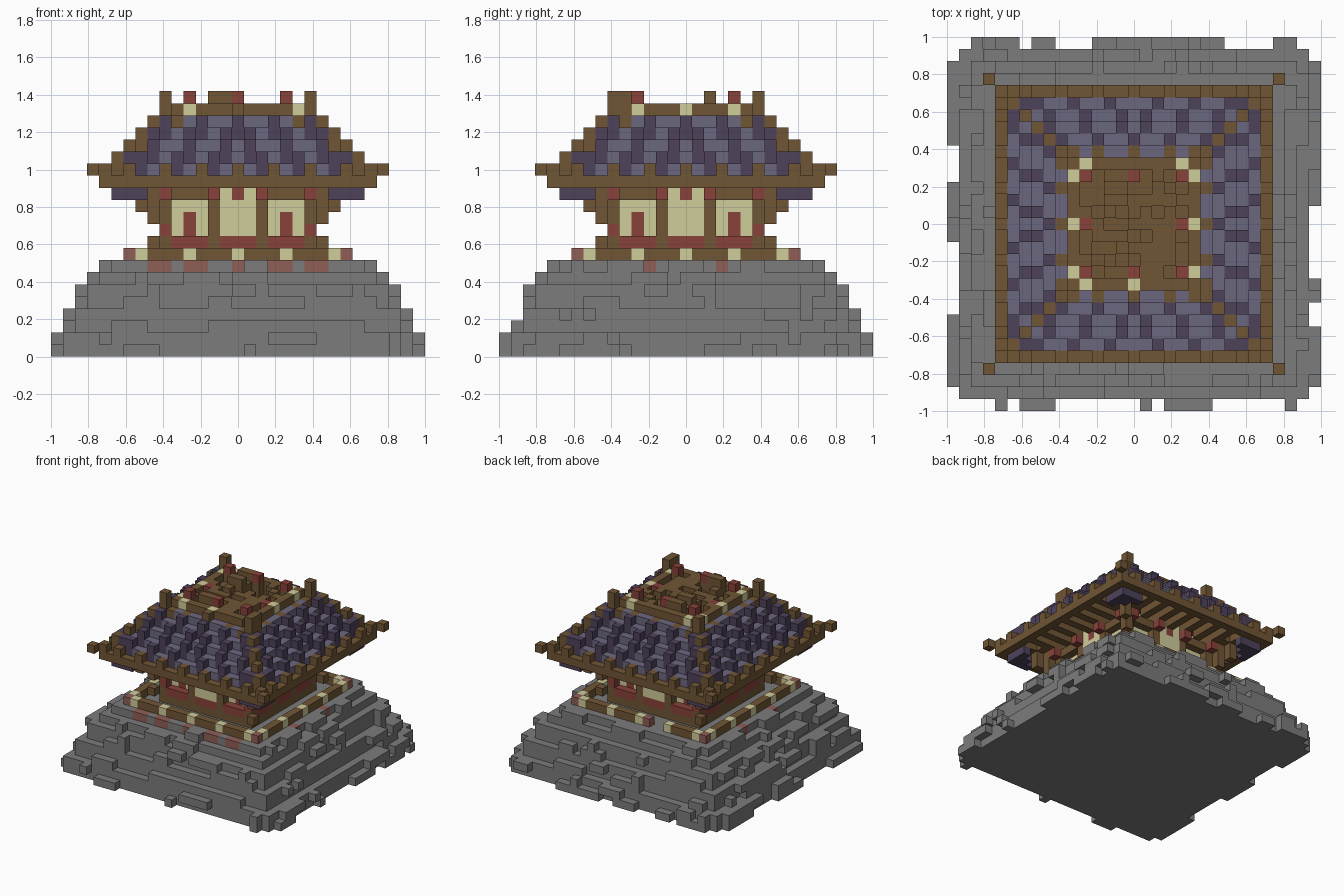
import bpy, bmesh, random
from mathutils import Vector

random.seed(11)
cube = bpy.data.objects.get("Cube")
if cube:
    bpy.data.objects.remove(cube)

V = 2 / 31  # block size
COLOURS = {
    "stone": (0.2, 0.2, 0.2), "wood": (0.16, 0.092, 0.036),
    "cream": (0.63, 0.61, 0.33), "red": (0.25, 0.052, 0.042),
    "roof_light": (0.152, 0.136, 0.215), "roof_dark": (0.077, 0.055, 0.103),
    "rose": (0.275, 0.112, 0.094),
}
NAMES = list(COLOURS)
materials = []
for name, rgb in COLOURS.items():
    m = bpy.data.materials.new(name)
    m.use_nodes = True
    m.diffuse_color = (*rgb, 1)
    bsdf = m.node_tree.nodes["Principled BSDF"]
    bsdf.inputs["Base Color"].default_value = (*rgb, 1)
    bsdf.inputs["Roughness"].default_value = 0.9
    materials.append(m)

blocks = {}  # (x, y, z) -> (part, colour)


def put(part, x, y, z, colour):
    blocks[(x, y, z)] = (part, colour)


def around(part, t, r, z, colour):
    """Same block on all four sides, mirrored: t along the side, r outward."""
    for a in {t, -t}:
        for x, y in ((a, -r), (a, r), (r, a), (-r, a)):
            put(part, x, y, z, colour)


def slab(part, half, z, colour):
    for x in range(-half, half + 1):
        for y in range(-half, half + 1):
            put(part, x, y, z, colour)


def ring(part, r, z, colour):
    for t in range(r + 1):
        around(part, t, r, z, colour)


# Rough stone mound: stepped slabs with short random protruding runs
for z, half in enumerate((14, 14, 13, 13, 12, 12, 11, 10)):
    slab("stone_mound", half, z, "stone")
    for side in range(4):
        t = 1 - half
        while t < half:
            run = random.randint(1, 3)
            if random.random() < 0.35:
                for a in range(t, min(t + run, half)):
                    r = half + 1
                    x, y = ((a, -r), (a, r), (r, a), (-r, a))[side]
                    put("stone_mound", x, y, z, "stone")
            t += run

# Red footing blocks set into the mound edge
for a in (-7, -6, -4, -3, 0, 3, 4, 6, 7):
    put("footing", a, -10, 7, "rose")
    blocks.pop((a, -11, 7), None)
for s in (-1, 1):
    for a in (-3, 3):
        put("footing", s * 10, a, 7, "rose")
        blocks.pop((s * 11, a, 7), None)

# Low kerb around the terrace, with a gap at the back
ring("terrace_kerb", 9, 8, "wood")
for t in (0, 4, 8):
    around("terrace_kerb", t, 9, 8, "cream")
around("terrace_kerb", 9, 9, 8, "rose")
for x in (-3, -2):
    blocks.pop((x, 9, 8))
put("terrace_kerb", -1, 9, 8, "rose")

# Hall walls: floor, core, panels, windows and posts
slab("hall_floor", 6, 8, "wood")
for z in range(9, 15):
    slab("hall_walls", 5, z, "cream")
    for t in (0, 1):
        around("hall_walls", t, 6, z, "cream")
    for t in (2, 6):
        around("hall_posts", t, 6, z, "red" if z == 13 else "wood")
for t in (0, 1, 3, 4, 5):
    around("hall_sill", t, 6, 9, "red")
for t in (3, 4, 5):
    around("hall_lintel", t, 6, 13, "wood")
around("hall_lintel", 0, 6, 13, "red")
for z in (10, 11):
    around("hall_windows", 4, 5, z, "red")
around("hall_posts", 6, 6, 10, "red")

# Corner brackets reaching out to the eaves
for r, z, colour in ((7, 9, "wood"), (7, 11, "wood"), (7, 12, "wood"),
                     (8, 12, "wood"), (7, 13, "wood"), (8, 13, "wood"),
                     (9, 13, "roof_dark"), (10, 13, "roof_dark")):
    around("corner_brackets", r, r, z, colour)
around("corner_brackets", 9, 10, 13, "roof_dark")
around("corner_brackets", 8, 10, 13, "roof_dark")

# Eaves: open frame with rafters, red beam ends, edge bumps and corner knobs
ring("eaves", 11, 14, "wood")
for r in (7, 8, 9, 10):
    for t in (0, 2, 4, 6, 8):
        around("eave_rafters", t, r, 14, "wood")
    around("eave_rafters", r, r, 14, "wood")
for t in (2, 6):
    around("eave_beams", t, 7, 13, "red")
for t in (0, 3, 6, 9):
    around("eaves", t, 11, 15, "wood")
for r in (11, 12):
    around("eave_knobs", r, r, 15, "wood")

# Tiled roof: stepped slabs, raised ribs fanning out, wooden hips
for z in range(15, 20):
    slab("roof_tiles", 25 - z, z, "roof_light")
slab("ceiling", 9, 15, "wood")
for z in range(15, 20):
    half = 25 - z
    for base in (2, 5, 8):
        t = base - (z - 14) // 2
        around("roof_ribs", t, half, z, "roof_dark")
        if z < 19:
            around("roof_ribs", t, half, z + 1, "roof_dark")
    around("roof_hips", half, half, z, "wood")
    around("roof_hips", half, half, z + 1, "wood")
around("roof_ribs", 9, 10, 16, "roof_dark")

# Crown: deck with uneven planks at three heights
slab("crown_deck", 5, 18, "wood")
slab("crown_deck", 5, 19, "wood")
for x in range(-4, 5):
    for y in range(-4, 5):
        level = random.random()
        if level < 0.4:
            put("crown_deck", x, y, 20, "wood")
        elif level > 0.75:
            blocks.pop((x, y, 19))
put("crown_deck", 1, -3, 19, "stone")
for x in (-2, -1):
    for y in (-4, 2, 4):
        for z in (19, 20, 21):
            put("crown_deck", x, y, z, "wood")

# Crown rim, trim blocks and corner posts
for t in (0, 3, 5):
    around("crown_rim", t, 6, 19, "wood")
ring("crown_rim", 5, 20, "wood")
around("crown_trim", 4, 5, 20, "cream")
put("crown_rim", 4, -5, 20, "wood")
blocks.pop((5, -5, 20))
for t in (0, 4):
    for z in (19, 20):
        around("crown_trim", t, 4, z, "wood")
for x in (-4, 0, 4):
    for y in (-4, 4):
        put("crown_trim", x, y, 21, "red")
for s in (-1, 1):
    put("crown_trim", s * 5, 0, 20, "cream")
    put("crown_trim", s * 4, 0, 20, "red")
put("crown_trim", 0, -5, 20, "cream")
put("crown_trim", 0, -6, 20, "wood")
for z in (20, 21):
    around("crown_posts", 6, 6, z, "wood")
    put("crown_posts", 6, -5, z, "wood")

# Turn the blocks into one mesh per part, keeping only exposed faces
DIRECTIONS = [Vector(d) for d in ((1, 0, 0), (-1, 0, 0), (0, 1, 0),
                                  (0, -1, 0), (0, 0, 1), (0, 0, -1))]
for part in dict.fromkeys(p for p, _ in blocks.values()):
    bm = bmesh.new()
    for pos, (owner, colour) in blocks.items():
        if owner != part:
            continue
        centre = Vector(pos) + Vector((0, 0, 0.5))
        for d in DIRECTIONS:
            if tuple(int(a + b) for a, b in zip(pos, d)) in blocks:
                continue
            u = Vector((d.y, d.z, d.x))
            w = d.cross(u)
            corners = [(centre + (d + u * a + w * b) / 2) * V
                       for a, b in ((-1, -1), (1, -1), (1, 1), (-1, 1))]
            face = bm.faces.new([bm.verts.new(c) for c in corners])
            face.material_index = NAMES.index(colour)
    bmesh.ops.remove_doubles(bm, verts=bm.verts[:], dist=V / 100)
    if bm.faces:
        mesh = bpy.data.meshes.new(part)
        bm.to_mesh(mesh)
        for m in materials:
            mesh.materials.append(m)
        bpy.context.collection.objects.link(bpy.data.objects.new(part, mesh))
    bm.free()
